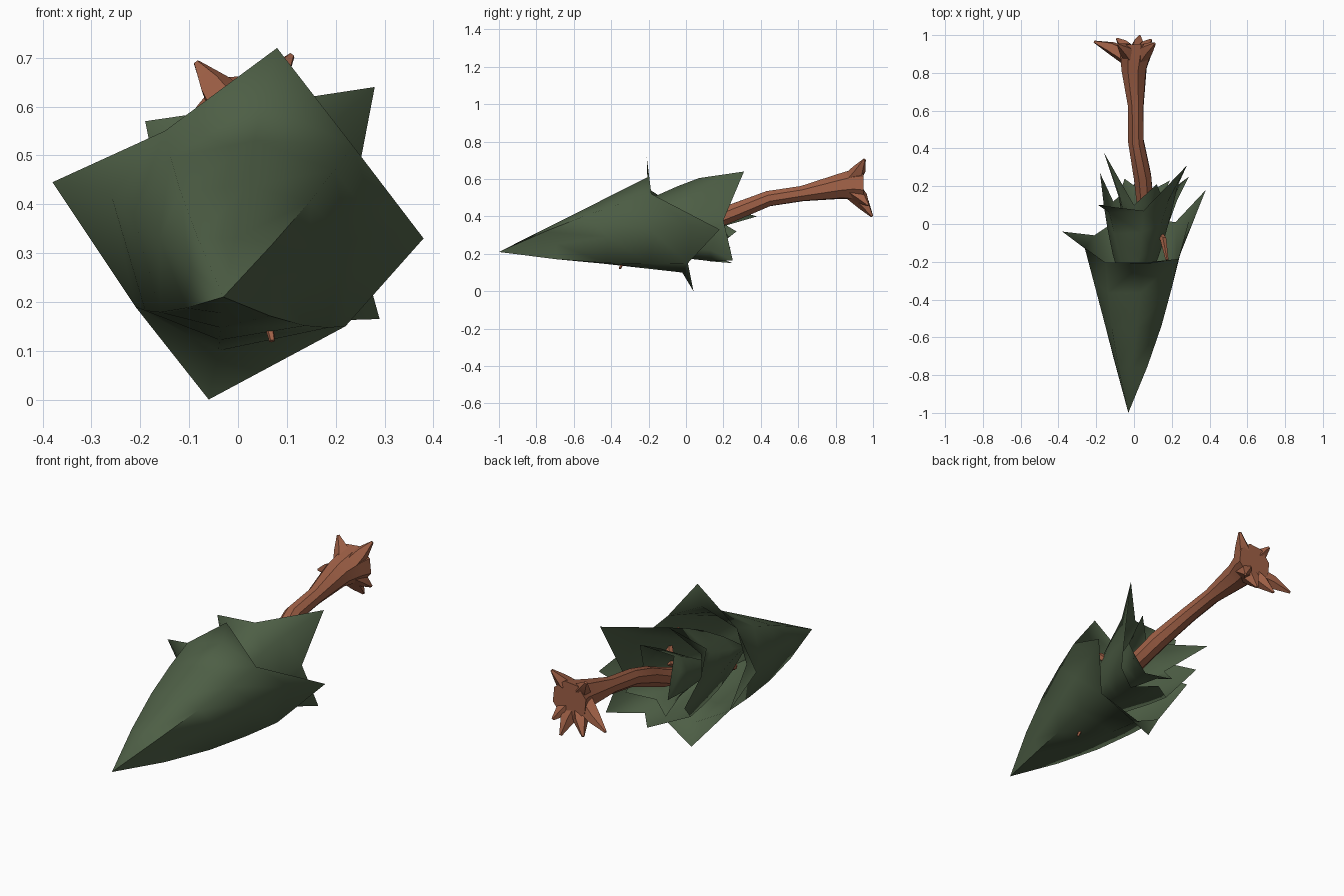
import bpy, bmesh, math
from mathutils import Vector

if "Cube" in bpy.data.objects:
    bpy.data.objects.remove(bpy.data.objects["Cube"])


def material(name, rgb):
    m = bpy.data.materials.new(name)
    m.diffuse_color = (*rgb, 1)
    m.use_nodes = True
    m.node_tree.nodes["Principled BSDF"].inputs["Base Color"].default_value = m.diffuse_color
    return m


GREEN = material("needle green", (0.075, 0.113, 0.06))
BARK = material("red brown bark", (0.35, 0.118, 0.062))


def finish(bm, name, mat, angle):
    me = bpy.data.meshes.new(name)
    bmesh.ops.recalc_face_normals(bm, faces=bm.faces)
    bm.to_mesh(me)
    bm.free()
    ob = bpy.data.objects.new(name, me)
    bpy.context.collection.objects.link(ob)
    me.materials.append(mat)
    bpy.ops.object.select_all(action='DESELECT')
    ob.select_set(True)
    bpy.context.view_layer.objects.active = ob
    bpy.ops.object.shade_smooth_by_angle(angle=math.radians(angle))
    return ob


def tier(name, apex, leaves, bulge=0.12):
    """Open cone; each leaf = (root, flared tip, valley to the next leaf)."""
    bm = bmesh.new()
    apex = Vector(apex)
    rim = [Vector(p) for root, tip, valley in leaves for p in (root, valley)]
    n = len(rim)
    centre = sum(rim, Vector()) / n
    top = bm.verts.new(apex)
    prev = None
    for t in (0.3, 0.57, 0.8, 1.0):
        ring = []
        for i, p in enumerate(rim):
            swell = bulge * math.sin(math.pi * t) if i % 2 else 0
            out = p - centre
            out.y = 0
            ring.append(bm.verts.new(apex.lerp(p, t) + out * swell))
        for i in range(n):
            j = (i + 1) % n
            if prev:
                bm.faces.new((prev[i], prev[j], ring[j], ring[i]))
            else:
                bm.faces.new((top, ring[j], ring[i]))
        prev = ring
    for k, leaf in enumerate(leaves):
        tip = bm.verts.new(leaf[1])
        r = 2 * k
        bm.faces.new((prev[r - 1], prev[r], tip))
        bm.faces.new((prev[r], prev[(r + 1) % n], tip))
    return finish(bm, name, GREEN, 80)


def limb(name, path, sides=8):
    """Tapered tube along (x, y, z, radius) points, capped at both ends."""
    bm = bmesh.new()
    pts = [Vector(p[:3]) for p in path]
    prev = None
    for i, p in enumerate(pts):
        d = (pts[min(i + 1, len(pts) - 1)] - pts[max(i - 1, 0)]).normalized()
        u = d.cross(Vector((0.3, 0.2, 1))).normalized()
        v = d.cross(u)
        ring = []
        for k in range(sides):
            a = 2 * math.pi * k / sides
            ring.append(bm.verts.new(p + path[i][3] * (u * math.cos(a) + v * math.sin(a))))
        if prev:
            for k in range(sides):
                j = (k + 1) % sides
                bm.faces.new((prev[k], prev[j], ring[j], ring[k]))
        else:
            bm.faces.new(ring)
        prev = ring
    bm.faces.new(prev[::-1])
    return finish(bm, name, BARK, 25)


# Foliage: crown tier with four flared points
tier("crown_foliage", (-0.03, -1, 0.21), [
    ((0.05, -0.205, 0.61), (0.08, -0.21, 0.72), (0.235, -0.185, 0.52)),
    ((0.29, 0.02, 0.35), (0.38, 0.18, 0.33), (0.22, 0.01, 0.15)),
    ((-0.04, -0.02, 0.10), (-0.06, 0.04, 0.0), (-0.21, -0.06, 0.19)),
    ((-0.26, -0.13, 0.42), (-0.38, -0.04, 0.445), (-0.15, -0.205, 0.55)),
])
# Foliage: middle tier
tier("middle_foliage", (0, -0.5, 0.3), [
    ((0.18, 0.12, 0.55), (0.28, 0.31, 0.64), (0.05, 0.07, 0.605)),
    ((-0.13, 0.06, 0.51), (-0.19, 0.1, 0.57), (-0.16, 0.1, 0.42)),
    ((-0.16, 0.15, 0.31), (-0.18, 0.27, 0.32), (-0.11, 0.12, 0.2)),
    ((0.02, 0.13, 0.16), (0.05, 0.25, 0.15), (0.14, 0.14, 0.16)),
    ((0.23, 0.13, 0.22), (0.29, 0.25, 0.165), (0.23, 0.2, 0.38)),
])
# Foliage: small inner tier around the trunk
tier("inner_foliage", (0.02, -0.25, 0.3), [
    ((0.08, 0.1, 0.5), (0.12, 0.21, 0.55), (0.0, 0.1, 0.48)),
    ((-0.08, 0.16, 0.44), (-0.16, 0.38, 0.40), (-0.08, 0.14, 0.33)),
    ((-0.03, 0.14, 0.27), (-0.05, 0.24, 0.23), (0.06, 0.16, 0.26)),
    ((0.14, 0.16, 0.3), (0.19, 0.23, 0.29), (0.15, 0.14, 0.41)),
])
# Trunk, bent, widening to the root plate
limb("trunk", [
    (0.0, -0.4, 0.24, 0.02), (0.05, -0.1, 0.3, 0.035), (0.06, 0.1, 0.355, 0.047),
    (0.045, 0.25, 0.42, 0.05), (0.01, 0.44, 0.495, 0.044), (0.01, 0.62, 0.522, 0.043),
    (0.0, 0.82, 0.56, 0.07), (0.01, 0.9, 0.57, 0.085), (0.01, 0.95, 0.57, 0.1),
])
# Broken branch stubs poking through the foliage
limb("upper_stub", [(0.1, -0.02, 0.36, 0.02), (0.155, -0.08, 0.43, 0.018), (0.175, -0.19, 0.47, 0.008)], 5)
limb("lower_stub", [(0.03, -0.25, 0.27, 0.018), (0.06, -0.33, 0.17, 0.012), (0.07, -0.355, 0.12, 0.006)], 5)
# Torn roots fanning out from the trunk end
ROOTS = [(-0.085, 0.95, 0.69), (0.11, 0.955, 0.705), (-0.21, 0.965, 0.47),
         (0.03, 0.995, 0.40), (0.09, 0.975, 0.46), (-0.09, 0.98, 0.42)]
core = Vector((0.01, 0.86, 0.565))
for i, tip in enumerate(ROOTS):
    t = Vector(tip)
    m = core.lerp(t, 0.6) + Vector((0, 0.01, 0))
    limb(f"root_{i + 1}", [(*core, 0.055), (*m, 0.036), (*t, 0.007)], 5)
